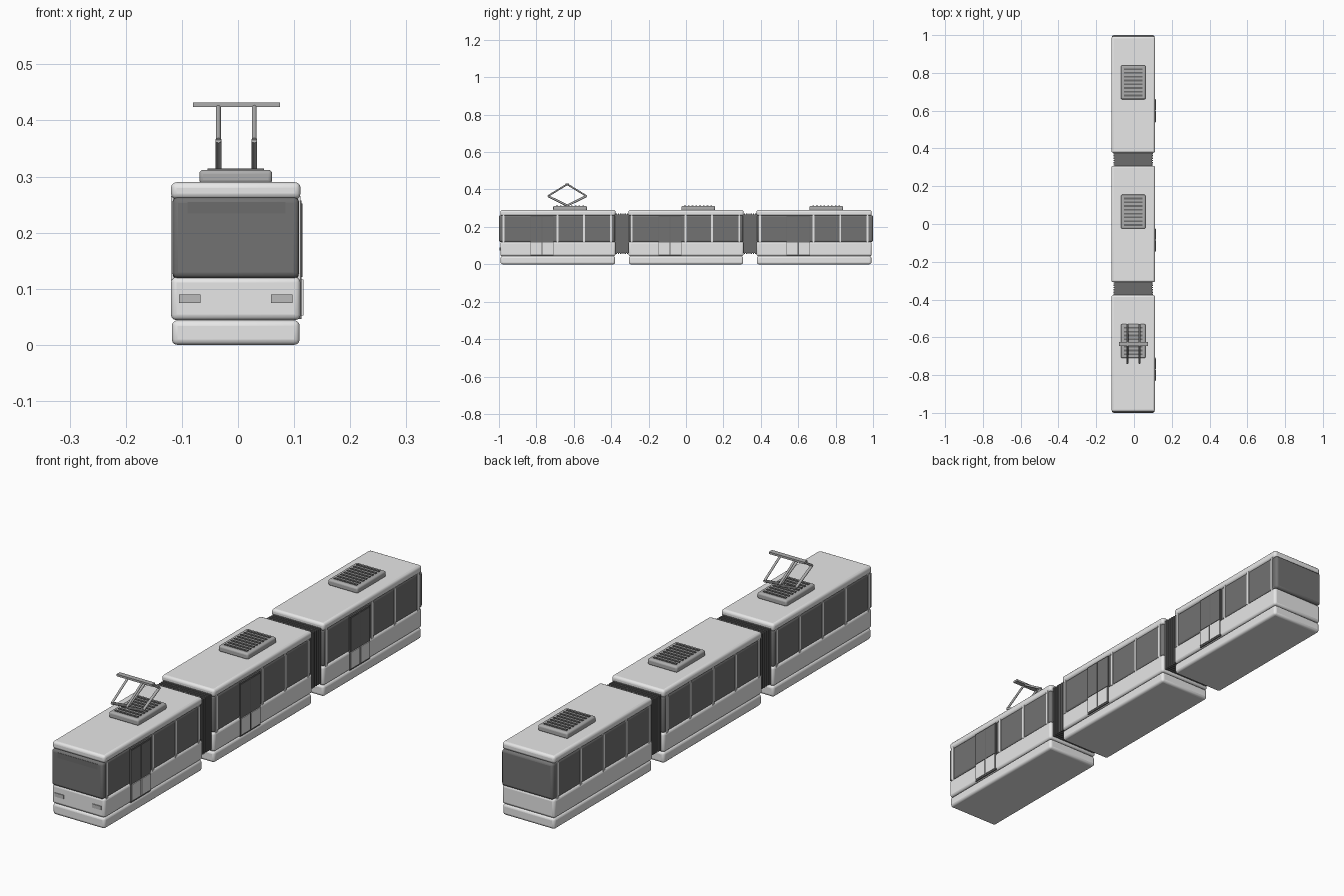
import bpy, math
from mathutils import Vector

if "Cube" in bpy.data.objects:
    bpy.data.objects.remove(bpy.data.objects["Cube"])

CX = -0.004          # body centre line
HALF = 0.308         # half length of a car
CARS = (-0.685, 0.0, 0.685)


def material(name, v):
    m = bpy.data.materials.new(name)
    m.diffuse_color = (v, v, v, 1)
    m.use_nodes = True
    m.node_tree.nodes["Principled BSDF"].inputs["Base Color"].default_value = m.diffuse_color
    return m


BODY = material("light_grey_paint", 0.80)
GLASS = material("dark_glass", 0.17)
RUBBER = material("dark_rubber", 0.15)
METAL = material("mid_grey_metal", 0.42)
LAMP = material("lamp_grey", 0.50)


def box(name, x, y, z, mat, bevel=0.0, segs=3):
    """Box from (min, max) ranges, optionally with rounded edges."""
    bpy.ops.mesh.primitive_cube_add(size=1, location=[sum(r) / 2 for r in (x, y, z)])
    ob = bpy.context.object
    ob.name = name
    ob.scale = [r[1] - r[0] for r in (x, y, z)]
    bpy.ops.object.transform_apply(location=False, rotation=False, scale=True)
    ob.data.materials.append(mat)
    if bevel:
        m = ob.modifiers.new("round", 'BEVEL')
        m.width, m.segments = bevel, segs
        bpy.ops.object.shade_smooth_by_angle(angle=math.radians(35))
    return ob


def rod(name, a, b, r, mat):
    a, b = Vector(a), Vector(b)
    bpy.ops.mesh.primitive_cylinder_add(vertices=10, radius=r, depth=(b - a).length, location=(a + b) / 2)
    ob = bpy.context.object
    ob.name = name
    ob.rotation_euler = (b - a).to_track_quat('Z', 'Y').to_euler()
    ob.data.materials.append(mat)
    bpy.ops.object.shade_smooth_by_angle(angle=math.radians(40))


def span(c, h):
    return (c - h, c + h)


for c in CARS:
    # stacked shell: skirt, lower body, window band, roof
    box("skirt", span(CX, 0.114), span(c, HALF - 0.002), (0, 0.044), BODY, 0.010)
    box("lower_body", span(CX, 0.1155), span(c, HALF), (0.044, 0.121), BODY, 0.010)
    box("window_band", span(CX, 0.1125), span(c, HALF - 0.003), (0.117, 0.264), GLASS, 0.010)
    box("roof", span(CX, 0.1155), span(c, HALF), (0.26, 0.29), BODY, 0.010)

    # window posts, with one missing on the right where the door is
    for side in (-1, 1):
        x = CX + side * 0.1125
        for dy in (-0.29, -0.145, -0.003, 0.14, 0.285):
            if side > 0 and dy == -0.145:
                continue
            box("window_post", span(x, 0.0025), span(c + dy, 0.005), (0.115, 0.265), BODY)

    # double door on the right side
    for dy in (-0.116, -0.054):
        y = span(c + dy, 0.028)
        box("door_frame", (0.10, 0.1135), span(c + dy, 0.031), (0.046, 0.257), RUBBER)
        box("door_panel", (0.10, 0.1165), y, (0.052, 0.117), BODY)
        box("door_glass", (0.10, 0.1150), y, (0.121, 0.252), GLASS)

    # roof vent with slats
    vy = c + 0.065
    box("roof_vent", span(CX, 0.065), span(vy, 0.09), (0.287, 0.312), METAL, 0.007)
    for i in range(8):
        box("vent_slat", span(CX, 0.05), span(vy - 0.07 + i * 0.02, 0.0045), (0.308, 0.3145), RUBBER)

# pleated bellows between cars
for c in (-0.3425, 0.3425):
    box("bellows_core", span(CX, 0.098), span(c, 0.045), (0.06, 0.266), RUBBER)
    for i in range(6):
        box("bellows_pleat", span(CX, 0.104), span(c - 0.03 + i * 0.012, 0.0035), (0.054, 0.272), RUBBER)

# rounded end windscreens
for s in (-1, 1):
    box("windscreen", span(CX, 0.113), span(s * 0.987, 0.013), (0.119, 0.263), GLASS, 0.010)

# destination panel and headlamps on the front
box("destination_panel", (-0.09, 0.085), (-1.0, -0.995), (0.234, 0.255), RUBBER).location.y -= 0.0005
for s in (-1, 1):
    box("headlamp", span(CX + s * 0.082, 0.019), (-0.996, -0.98), (0.075, 0.09), LAMP)

# current collector: two diamond frames and a contact bar
PY = -0.635
for x in (-0.035, 0.029):
    for s in (-1, 1):
        knee = (x, PY + s * 0.103, 0.365)
        rod("collector_lower_arm", (x, PY, 0.314), knee, 0.0055, METAL)
        rod("collector_upper_arm", knee, (x, PY, 0.428), 0.0045, METAL)
box("contact_bar", (-0.08, 0.075), span(PY, 0.010), (0.424, 0.432), METAL)
